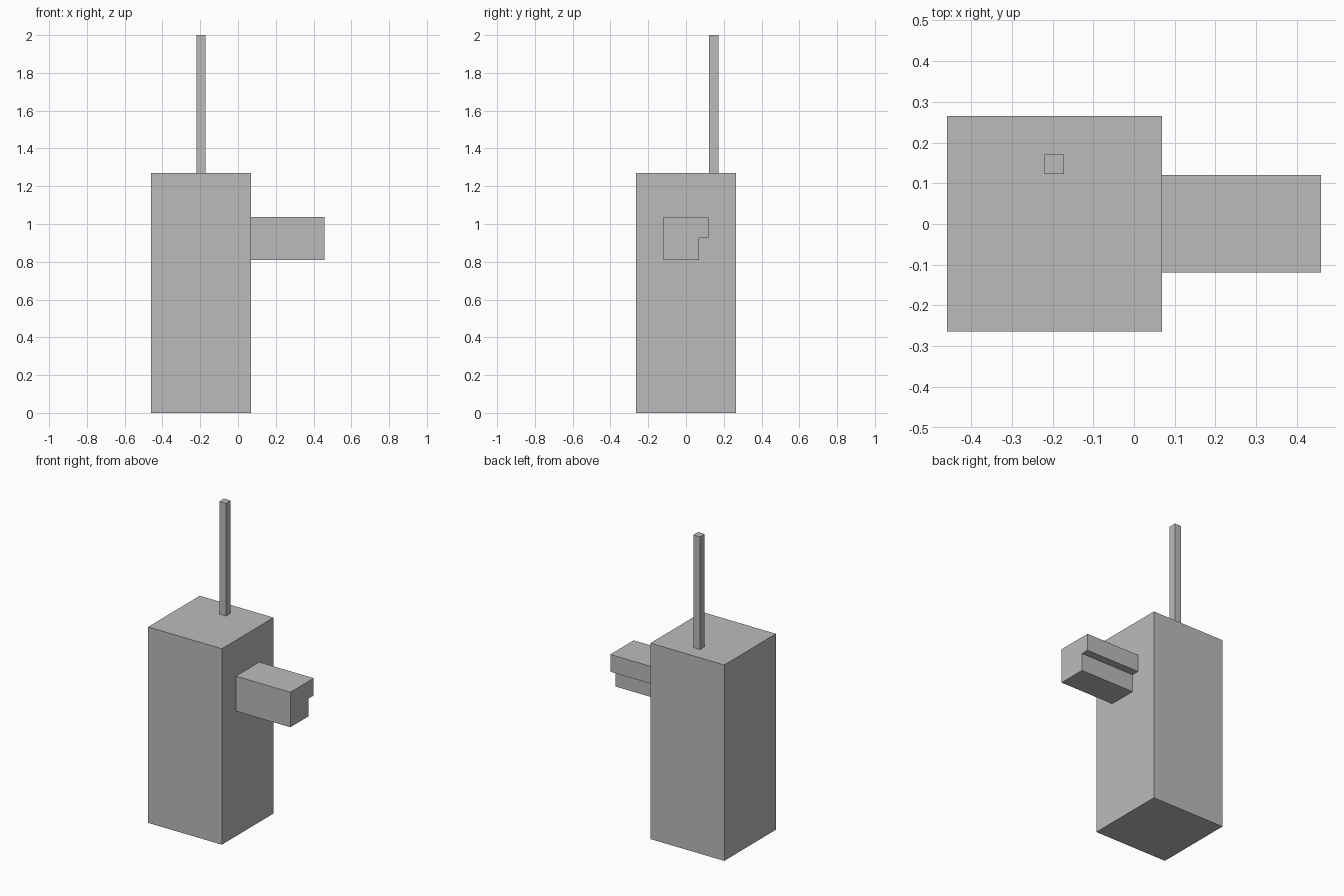
import bpy
import bmesh
from mathutils import Vector

old = bpy.data.objects.get("Cube")
if old:
    bpy.data.objects.remove(old, do_unlink=True)

# Single plain grey material
grey = bpy.data.materials.new("plain grey")
grey.use_nodes = True
colour = (0.5, 0.5, 0.5, 1.0)
grey.diffuse_color = colour
grey.node_tree.nodes["Principled BSDF"].inputs["Base Color"].default_value = colour


def prism(name, profile, direction):
    """Extrude a flat outline along a direction into a closed solid."""
    bm = bmesh.new()
    face = bm.faces.new([bm.verts.new(p) for p in profile])
    result = bmesh.ops.extrude_face_region(bm, geom=[face], use_keep_orig=True)
    moved = [g for g in result["geom"] if isinstance(g, bmesh.types.BMVert)]
    bmesh.ops.translate(bm, verts=moved, vec=Vector(direction))
    bmesh.ops.recalc_face_normals(bm, faces=bm.faces)
    mesh = bpy.data.meshes.new(name)
    bm.to_mesh(mesh)
    bm.free()
    mesh.materials.append(grey)
    obj = bpy.data.objects.new(name, mesh)
    bpy.context.collection.objects.link(obj)
    return obj


def box(name, x0, x1, y0, y1, z0, z1):
    outline = [(x0, y0, z0), (x1, y0, z0), (x1, y1, z0), (x0, y1, z0)]
    return prism(name, outline, (0, 0, z1 - z0))


# Tall main block and the thin square mast on its top
box("body", -0.46, 0.069, -0.264, 0.265, 0.0, 1.27)
box("mast", -0.22, -0.172, 0.123, 0.171, 1.27, 2.0)

# Side arm with a step cut from its lower rear edge
arm_outline = [(-0.119, 0.81), (0.069, 0.81), (0.069, 0.925),
               (0.12, 0.925), (0.12, 1.037), (-0.119, 1.037)]
prism("side_arm", [(0.069, y, z) for y, z in arm_outline], (0.39, 0, 0))
